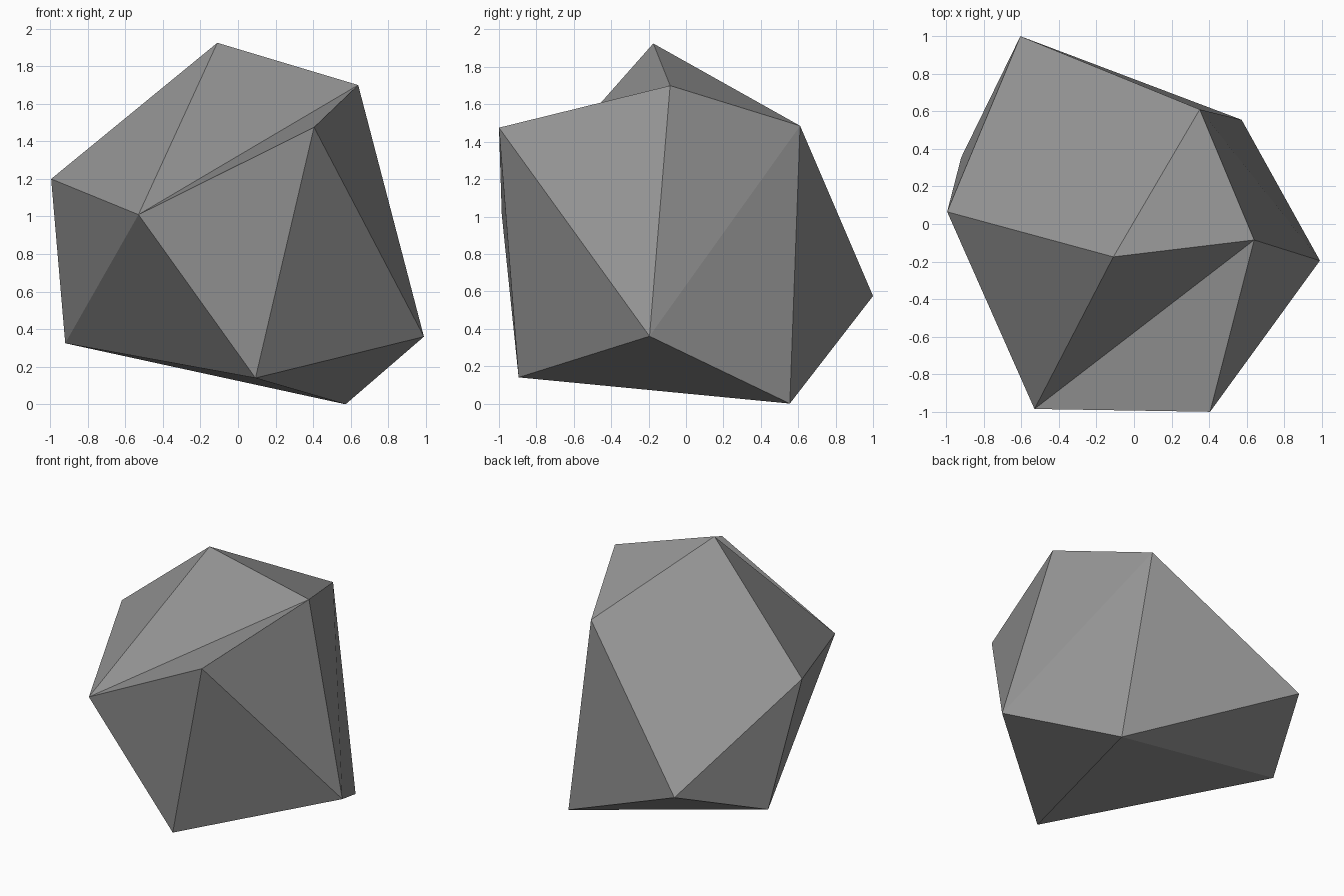
import bpy
import bmesh

# Remove the default cube
default_cube = bpy.data.objects.get("Cube")
if default_cube:
    bpy.data.objects.remove(default_cube, do_unlink=True)


def make_material(name, color):
    material = bpy.data.materials.new(name)
    material.use_nodes = True
    material.diffuse_color = color
    shader = next(n for n in material.node_tree.nodes if n.type == "BSDF_PRINCIPLED")
    shader.inputs["Base Color"].default_value = color
    shader.inputs["Roughness"].default_value = 0.9
    return material


# Corners of the rock, each named by a letter
corners = {
    "A": (-0.11, -0.175, 1.925),  # peak
    "B": (0.64, -0.085, 1.70),    # shoulder
    "C": (0.405, -1.0, 1.475),    # front ledge
    "D": (-0.53, -0.985, 1.01),   # front notch
    "E": (-0.995, 0.065, 1.20),   # side ridge
    "J": (0.35, 0.61, 1.485),     # back shoulder
    "K": (-0.605, 1.0, 0.575),    # back bulge
    "F": (-0.92, 0.355, 0.325),   # lower corners
    "G": (0.093, -0.895, 0.14),
    "H": (0.99, -0.195, 0.36),
    "I": (0.573, 0.555, 0.0),
}

# Flat triangular facets, grouped as top, sides and underside
top = "ABJ AJK AKE AED ADB DCB"
sides = "BCH BHJ JHI JIK KFE EFD DFG DGC CGH"
underside = "KIF HGI GFI"

bm = bmesh.new()
verts = {letter: bm.verts.new(place) for letter, place in corners.items()}
for facet in " ".join((top, sides, underside)).split():
    bm.faces.new([verts[letter] for letter in facet])
bmesh.ops.recalc_face_normals(bm, faces=bm.faces)

# Build the rock with flat shading
mesh = bpy.data.meshes.new("rock")
bm.to_mesh(mesh)
bm.free()
mesh.materials.append(make_material("stone grey", (0.3, 0.3, 0.3, 1.0)))
rock = bpy.data.objects.new("rock", mesh)
bpy.context.collection.objects.link(rock)
